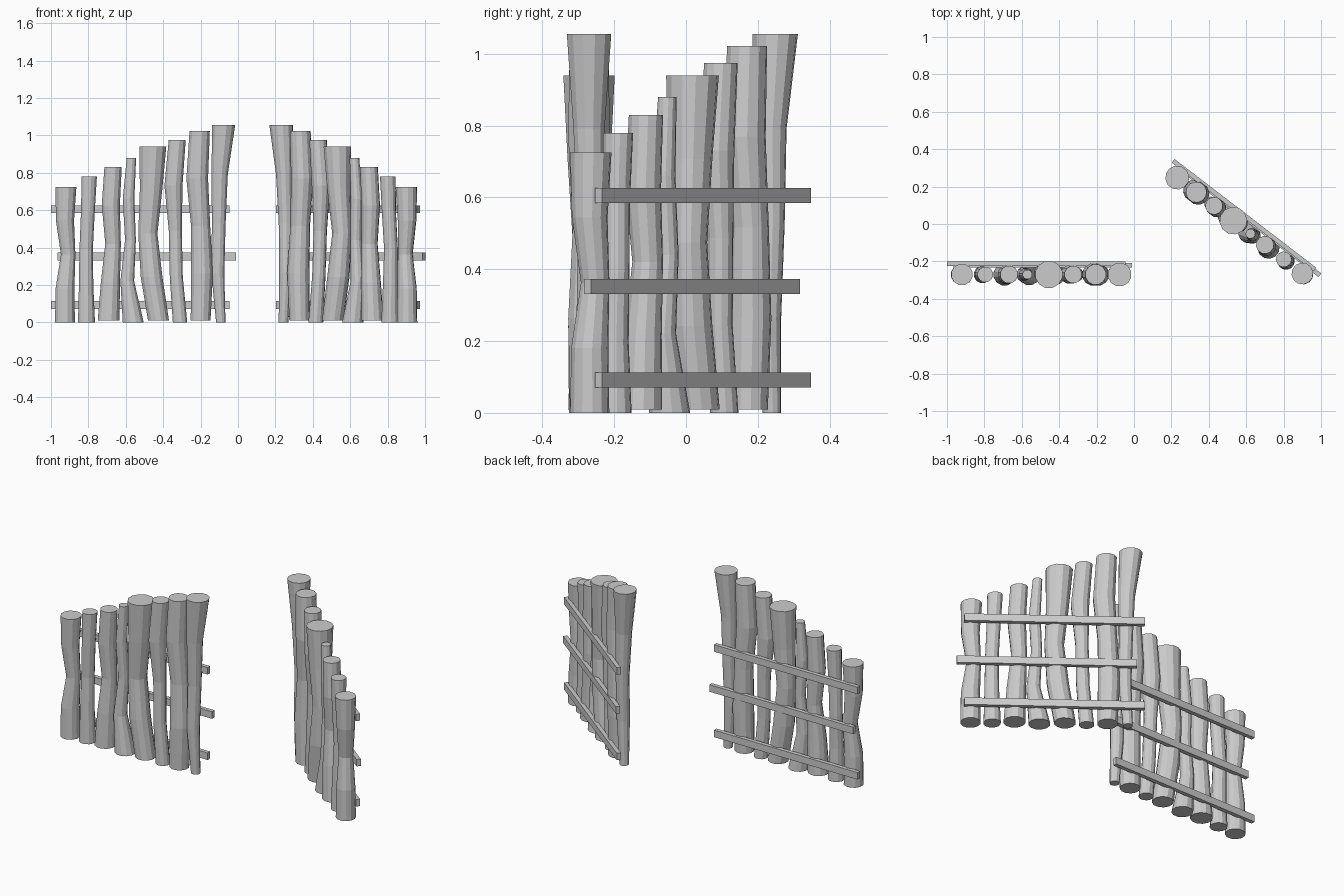
import bpy, bmesh, math
from mathutils import Matrix, Vector

if "Cube" in bpy.data.objects:
    bpy.data.objects.remove(bpy.data.objects["Cube"])

SIDES = 12
LOG_Y = -0.27

# each log: base z, top z, then (centre x, radius) at five even heights, bottom to top
LOGS = [
    (0.00, 0.725, [(-0.925, .055), (-0.925, .052), (-0.908, .040), (-0.925, .050), (-0.920, .058)]),
    (0.00, 0.780, [(-0.810, .047), (-0.812, .040), (-0.812, .037), (-0.803, .038), (-0.795, .042)]),
    (0.01, 0.830, [(-0.692, .060), (-0.682, .053), (-0.668, .043), (-0.680, .050), (-0.668, .048)]),
    (0.00, 0.880, [(-0.560, .058), (-0.592, .038), (-0.575, .030), (-0.585, .032), (-0.570, .026)]),
    (0.01, 0.940, [(-0.425, .058), (-0.462, .060), (-0.482, .053), (-0.465, .062), (-0.455, .074)]),
    (0.00, 0.975, [(-0.310, .040), (-0.330, .036), (-0.335, .036), (-0.345, .050), (-0.325, .047)]),
    (0.01, 1.022, [(-0.200, .055), (-0.192, .060), (-0.200, .053), (-0.218, .060), (-0.205, .056)]),
    (0.00, 1.055, [(-0.092, .026), (-0.108, .036), (-0.103, .038), (-0.098, .045), (-0.077, .064)]),
]

# left leaf stays closed, right leaf is mirrored and swung open on its outer edge
LEFT = Matrix.Identity(4)
RIGHT = (Matrix.Translation((0.90, -0.265, 0)) @ Matrix.Rotation(math.radians(-37.5), 4, 'Z')
         @ Matrix.Translation((-0.92, 0.27, 0)) @ Matrix.Diagonal((-1, 1, 1, 1)))


def finish(name, bm, mat):
    bm.transform(mat)
    bmesh.ops.recalc_face_normals(bm, faces=bm.faces)
    me = bpy.data.meshes.new(name)
    bm.to_mesh(me)
    bm.free()
    bpy.context.collection.objects.link(bpy.data.objects.new(name, me))


def log(name, z0, z1, rings, mat):
    bm = bmesh.new()
    loops = []
    for k, (x, r) in enumerate(rings):
        z = z0 + (z1 - z0) * k / (len(rings) - 1)
        y = LOG_Y + (0.006 if k == 2 else 0)
        loops.append([bm.verts.new((x + r * math.cos(2 * math.pi * (i + .5) / SIDES),
                                    y + r * math.sin(2 * math.pi * (i + .5) / SIDES), z))
                      for i in range(SIDES)])
    for a, b in zip(loops, loops[1:]):
        for i in range(SIDES):
            j = (i + 1) % SIDES
            bm.faces.new((a[i], a[j], b[j], b[i]))
    bm.faces.new(loops[0][::-1])
    bm.faces.new(loops[-1])
    finish(name, bm, mat)


def rail(name, xa, xb, y, z, mat):
    bm = bmesh.new()
    bmesh.ops.create_cube(bm, size=1)
    bmesh.ops.scale(bm, vec=(xb - xa, 0.024, 0.042), verts=bm.verts)
    bmesh.ops.translate(bm, vec=Vector(((xa + xb) / 2, y, z)), verts=bm.verts)
    finish(name, bm, mat)


for side, mat in (("left", LEFT), ("right", RIGHT)):
    # upright logs
    for n, (z0, z1, rings) in enumerate(LOGS, 1):
        log(f"{side}_gate_log_{n}", z0, z1, rings, mat)
    # rails across the back, the middle one offset sideways
    outer, inner = (-1.0, -0.965), (-0.96, -1.0)
    starts = outer if side == "left" else inner
    for part, z, x, y in (("top", .605, starts[0], -.212),
                          ("middle", .352, starts[1], -.220),
                          ("bottom", .092, starts[0], -.212)):
        rail(f"{side}_gate_{part}_rail", x, x + 0.955, y, z, mat)
